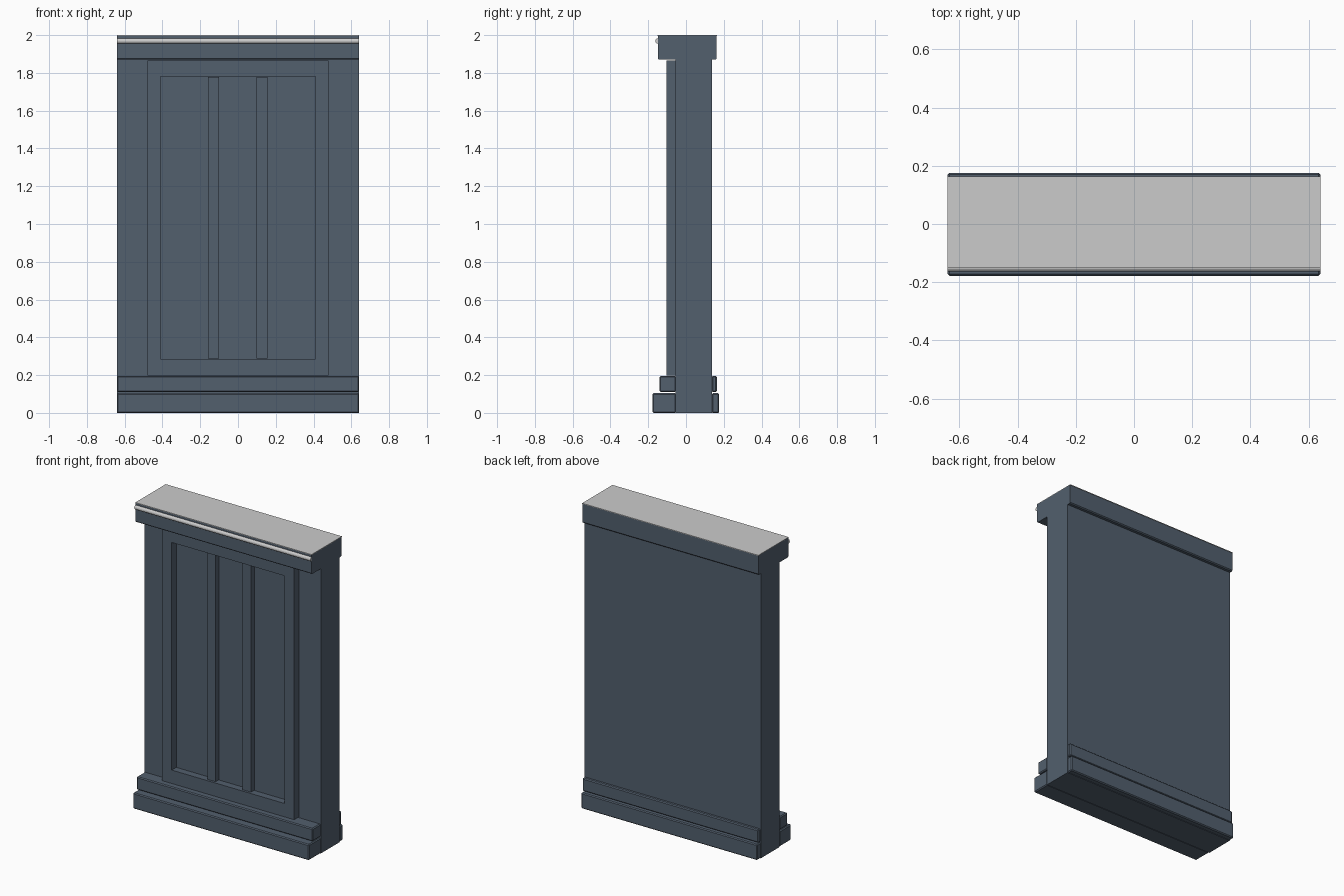
import bpy, bmesh, math

if "Cube" in bpy.data.objects:
    bpy.data.objects.remove(bpy.data.objects["Cube"])

slate = bpy.data.materials.new("slate_paint")
slate.diffuse_color = (0.085, 0.115, 0.155, 1)
slate.use_nodes = True
slate.node_tree.nodes["Principled BSDF"].inputs["Base Color"].default_value = slate.diffuse_color


def finish(name, bm, mat=slate):
    bmesh.ops.recalc_face_normals(bm, faces=bm.faces)
    me = bpy.data.meshes.new(name)
    bm.to_mesh(me)
    bm.free()
    ob = bpy.data.objects.new(name, me)
    bpy.context.collection.objects.link(ob)
    if mat:
        me.materials.append(mat)
    return ob


def box(name, x, y, z, bevel=0.0, mat=slate):
    """Box from (min, max) ranges, optionally with a small chamfer."""
    bm = bmesh.new()
    bmesh.ops.create_cube(bm, size=1)
    for v in bm.verts:
        for i, (lo, hi) in enumerate((x, y, z)):
            v.co[i] = hi if v.co[i] > 0 else lo
    ob = finish(name, bm, mat)
    if bevel:
        m = ob.modifiers.new("chamfer", 'BEVEL')
        m.width = bevel
        m.segments = 1
    return ob


def extrude_x(name, profile, half, mat=slate):
    """Extrude a (y, z) profile along the full width."""
    bm = bmesh.new()
    f = bm.faces.new([bm.verts.new((-half, y, z)) for y, z in profile])
    r = bmesh.ops.extrude_face_region(bm, geom=[f])
    for v in r["geom"]:
        if isinstance(v, bmesh.types.BMVert):
            v.co.x = half
    return finish(name, bm, mat)


W = 0.64
FRONT, BACK = -0.055, 0.138

# Main slab
box("wall_core", (-W, W), (FRONT, BACK), (0, 1.875))

# Stepped plinth mouldings, front and back
for label, z, yf, yb in (("lower", (0, 0.104), -0.178, 0.176),
                         ("upper", (0.11, 0.195), -0.14, 0.163)):
    box(f"{label}_plinth_front", (-W, W), (yf, FRONT + 0.002), z, 0.006)
    box(f"{label}_plinth_back", (-W, W), (BACK - 0.002, yb), z, 0.006)

# Raised panel frame with a rectangular opening
bm = bmesh.new()
outer = [(-0.48, 0.197), (0.48, 0.197), (0.48, 1.865), (-0.48, 1.865)]
inner = [(-0.41, 0.285), (0.41, 0.285), (0.41, 1.78), (-0.41, 1.78)]
rings = [[bm.verts.new((x, y, z)) for x, z in loop]
         for loop, y in ((outer, FRONT), (outer, -0.102), (inner, -0.102), (inner, FRONT))]
for a, b in zip(rings, rings[1:] + rings[:1]):
    for i in range(4):
        j = (i + 1) % 4
        bm.faces.new((a[i], a[j], b[j], b[i]))
finish("panel_frame", bm)

# Two upright bars inside the frame
for label, x in (("left", -0.13), ("right", 0.127)):
    box(f"{label}_bar", (x - 0.03, x + 0.03), (-0.09, FRONT + 0.002), (0.287, 1.778))

# Cap with chamfered edges and a pale top surface
extrude_x("cap", [(-0.143, 1.87), (0.156, 1.87), (0.162, 1.876), (0.162, 1.997),
                  (-0.149, 1.997), (-0.149, 1.876)], W)
box("cap_top", (-W, W), (-0.151, 0.164), (1.996, 2.0), mat=None)

# Pale half-round bead along the front of the cap
bead = [(-0.149 - 0.014 * math.sin(math.pi * i / 8),
         1.969 - 0.014 * math.cos(math.pi * i / 8)) for i in range(9)]
extrude_x("cap_bead", bead, W, None)
